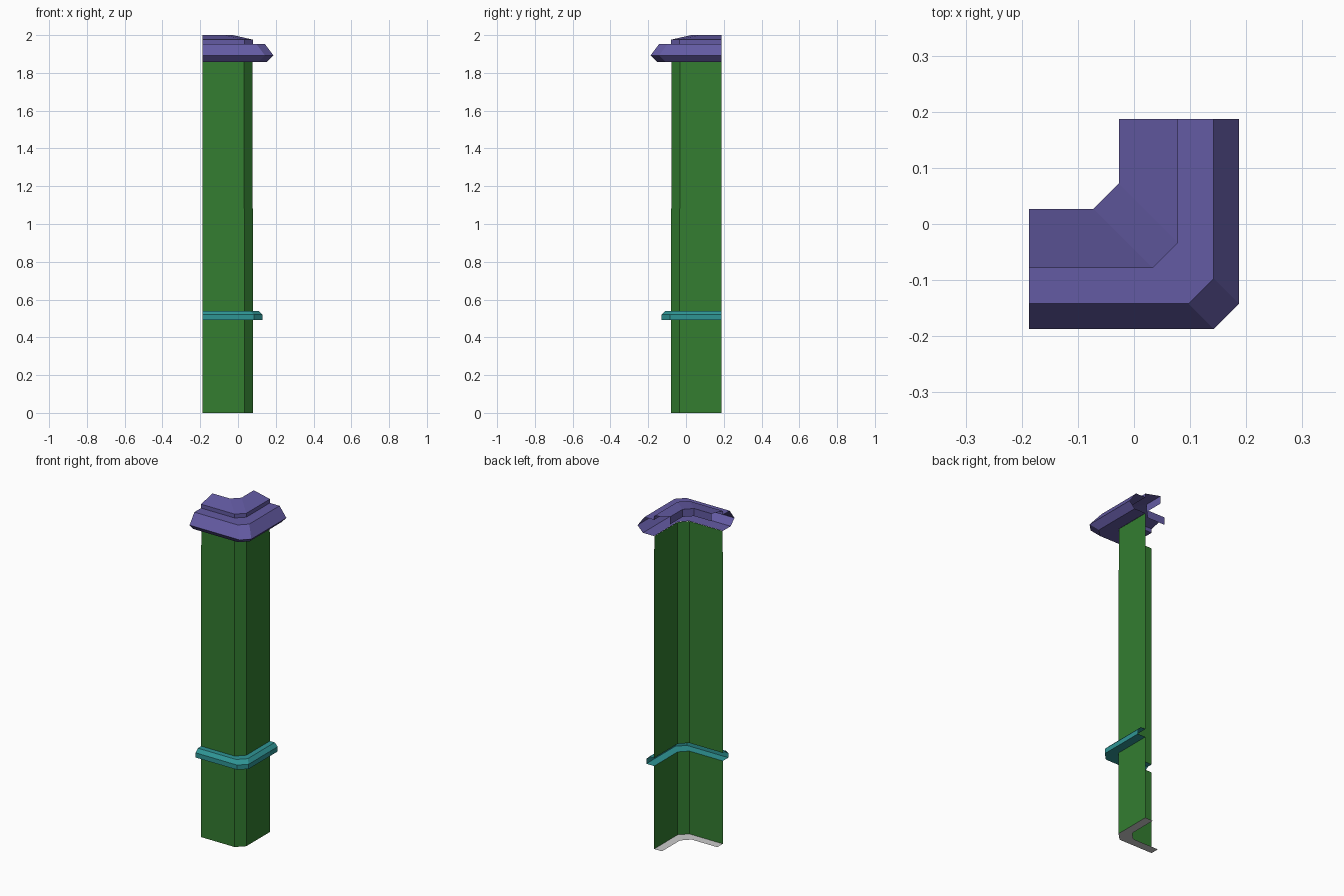
import bpy
import bmesh

if "Cube" in bpy.data.objects:
    bpy.data.objects.remove(bpy.data.objects["Cube"])

END = 0.187      # where both legs of the corner stop
CHAMFER = 0.045  # size of the cut corner
WALL = 0.0785    # distance of the wall face from the centre


def material(name, colour):
    m = bpy.data.materials.new(name)
    m.diffuse_color = (*colour, 1)
    m.use_nodes = True
    m.node_tree.nodes["Principled BSDF"].inputs["Base Color"].default_value = m.diffuse_color
    return m


def corner_path(d):
    # L-shaped path with a cut corner, at distance d from the centre
    return [(-END, -d), (d - CHAMFER, -d), (d, CHAMFER - d), (d, END)]


def sweep(name, profile, mat=None):
    # Sweep an open (distance, height) profile round the corner
    bm = bmesh.new()
    rows = [[bm.verts.new((x, y, z)) for x, y in corner_path(d)] for d, z in profile]
    for low, high in zip(rows, rows[1:]):
        for i in range(3):
            bm.faces.new((low[i], low[i + 1], high[i + 1], high[i]))
    mesh = bpy.data.meshes.new(name)
    bm.to_mesh(mesh)
    bm.free()
    if mat:
        mesh.materials.append(mat)
    obj = bpy.data.objects.new(name, mesh)
    bpy.context.collection.objects.link(obj)
    return obj


green = material("wall_green", (0.033, 0.205, 0.03))
teal = material("band_teal", (0.028, 0.3, 0.3))
purple = material("cornice_purple", (0.127, 0.105, 0.37))

# Bottom lip under the wall
sweep("bottom_lip", [(0.027, 0), (WALL, 0)])

# Wall below and above the band
sweep("lower_wall", [(WALL, 0), (WALL, 0.492)], green)
sweep("upper_wall", [(WALL, 0.54), (WALL - 0.001, 1.857)], green)

# Projecting band, hollow behind
sweep("band", [(WALL, 0.492), (0.13, 0.492), (0.13, 0.52),
               (0.11, 0.54), (WALL, 0.54)], teal)

# Cornice with stepped, sloping cap and inner drop
sweep("cornice", [(WALL, 1.857), (0.152, 1.857), (0.187, 1.893), (0.142, 1.953),
                  (WALL, 1.953), (WALL, 1.976), (-0.027, 2.0),
                  (-0.027, 1.955)], purple)
